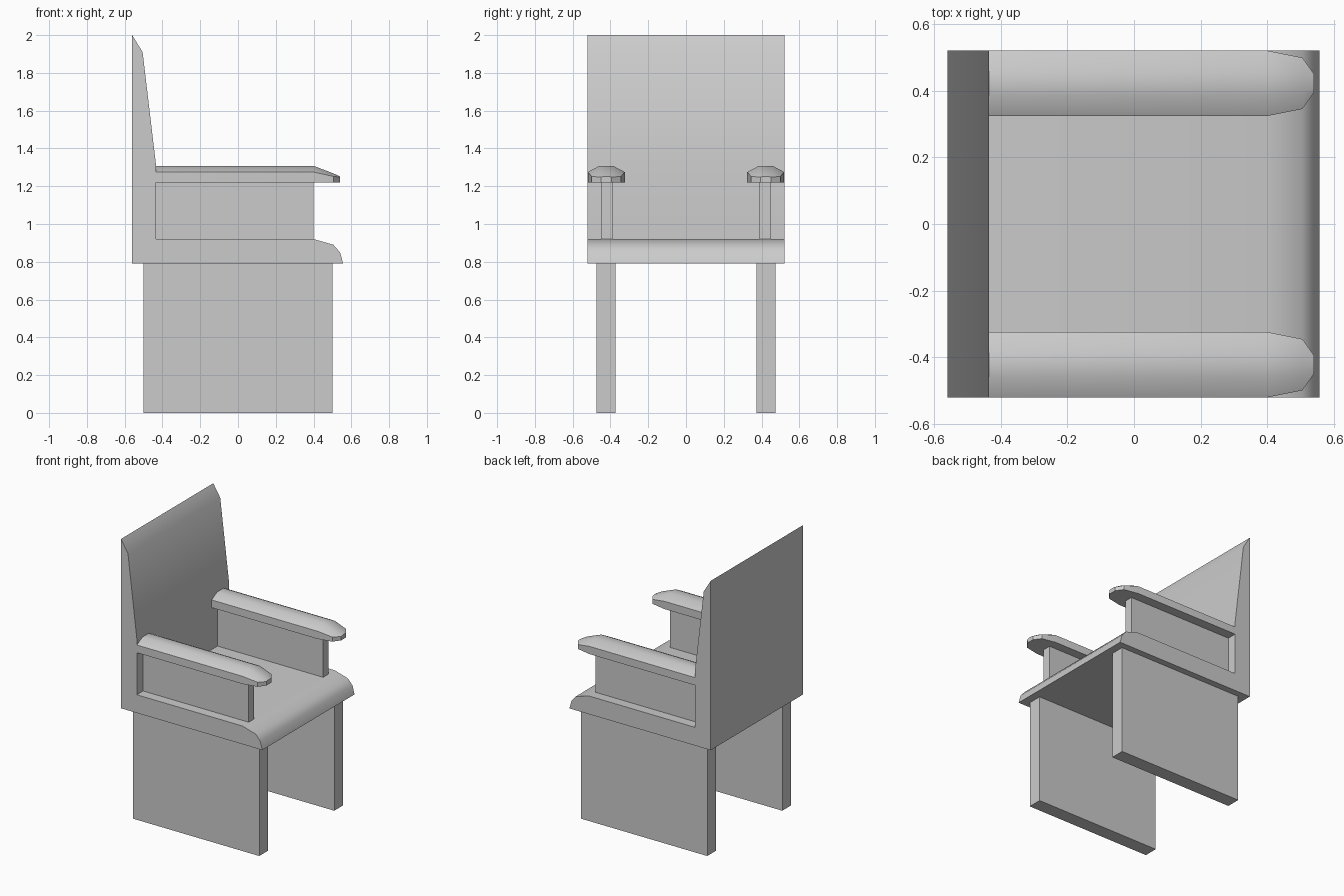
import bpy, bmesh, math

if "Cube" in bpy.data.objects:
    bpy.data.objects.remove(bpy.data.objects["Cube"])


def make_object(name, bm):
    bmesh.ops.recalc_face_normals(bm, faces=bm.faces[:])
    mesh = bpy.data.meshes.new(name)
    bm.to_mesh(mesh)
    bm.free()
    mesh.shade_smooth()
    mesh.set_sharp_from_angle(angle=math.radians(35))
    obj = bpy.data.objects.new(name, mesh)
    bpy.context.collection.objects.link(obj)
    return obj


def loft(name, rings):
    """Skin a list of equal-length closed rings and cap both ends."""
    bm = bmesh.new()
    loops = [[bm.verts.new(p) for p in ring] for ring in rings]
    n = len(loops[0])
    for a, b in zip(loops, loops[1:]):
        for i in range(n):
            j = (i + 1) % n
            bm.faces.new((a[i], a[j], b[j], b[i]))
    bm.faces.new(loops[0])
    bm.faces.new(loops[-1])
    return make_object(name, bm)


def extrude_y(name, profile, y0, y1):
    return loft(name, [[(x, y, z) for x, z in profile] for y in (y0, y1)])


def mirror_y(obj):
    mod = obj.modifiers.new("Mirror", 'MIRROR')
    mod.use_axis = (False, True, False)


# Seat and backrest in one side profile
extrude_y("seat_and_back", [
    (-0.56, 0.79), (0.557, 0.79), (0.54, 0.85), (0.505, 0.89), (0.40, 0.92),
    (-0.435, 0.92), (-0.435, 1.32), (-0.505, 1.91), (-0.56, 2.0)], -0.521, 0.521)

# Slab legs
mirror_y(extrude_y("leg_panel", [(-0.5, 0), (0.5, 0), (0.5, 0.79), (-0.5, 0.79)],
                   0.373, 0.474))

# Panels under the armrests
mirror_y(extrude_y("arm_panel", [(-0.435, 0.92), (0.4, 0.92), (0.4, 1.22), (-0.435, 1.22)],
                   0.39, 0.45))

# Armrests: domed section tapering to a blunt tip
ARM_Y, ARM_BOTTOM = 0.422, 1.22
# x, half width, shoulder height, half width of the flat top, top height
stations = [(-0.435, 0.098, 1.275, 0.036, 1.308),
            (0.40, 0.098, 1.275, 0.036, 1.308),
            (0.505, 0.077, 1.252, 0.032, 1.268),
            (0.54, 0.028, 1.248, 0.014, 1.252)]
rings = []
for x, half, shoulder, top_half, top in stations:
    section = [(-half, ARM_BOTTOM), (half, ARM_BOTTOM), (half, shoulder),
               (top_half, top), (-top_half, top), (-half, shoulder)]
    rings.append([(x, ARM_Y + y, z) for y, z in section])
mirror_y(loft("armrest", rings))
